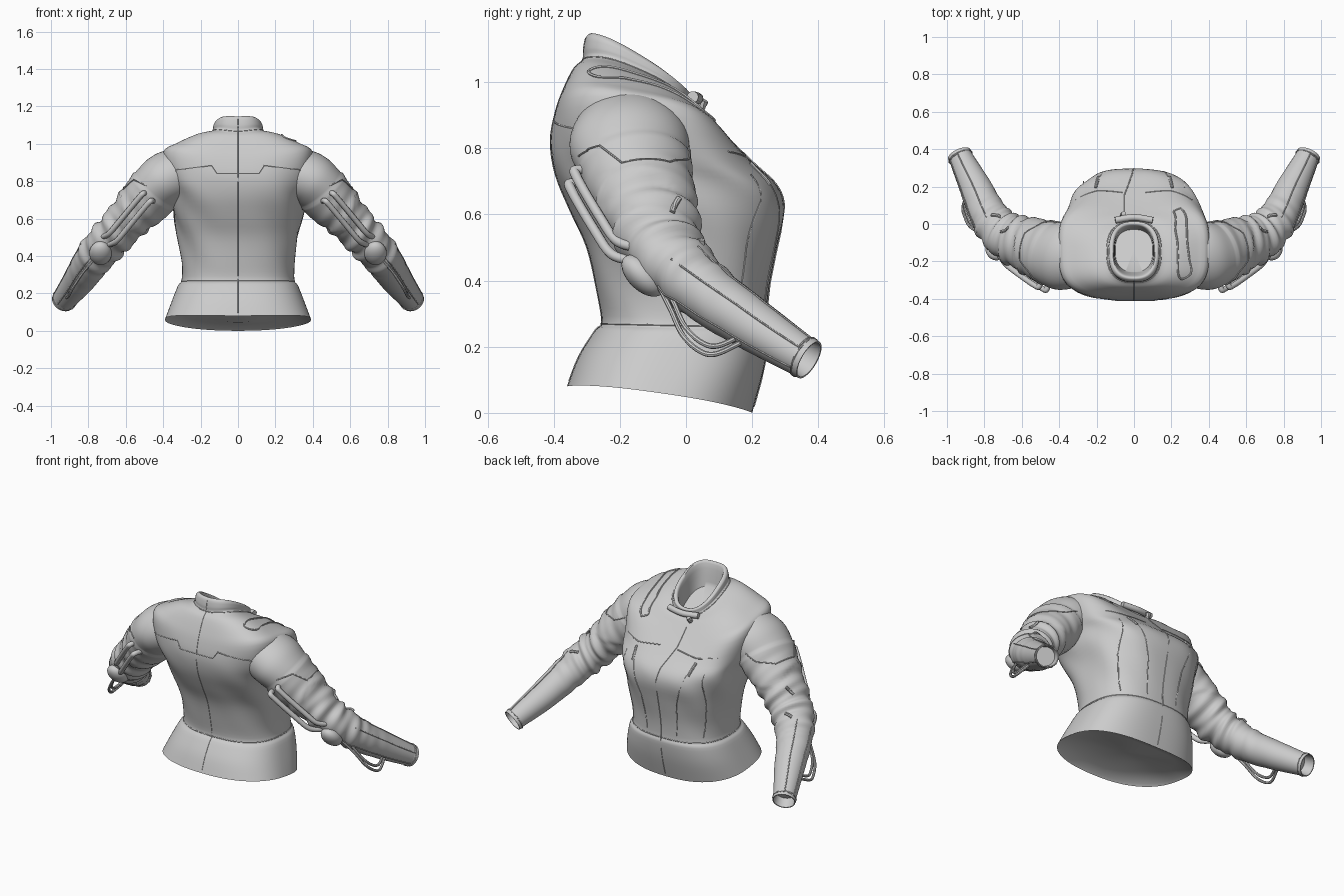
import bpy, bmesh, math
from math import sin, cos, pi, radians
from mathutils import Vector
from mathutils.bvhtree import BVHTree

if "Cube" in bpy.data.objects:
    bpy.data.objects.remove(bpy.data.objects["Cube"], do_unlink=True)

grey = bpy.data.materials.new("light grey fabric")
grey.use_nodes = True
grey.diffuse_color = (0.6, 0.6, 0.6, 1)
grey.node_tree.nodes["Principled BSDF"].inputs["Base Color"].default_value = (0.6, 0.6, 0.6, 1)
SEAM = .003


def spline(rows, t):
    """Smooth interpolation through a list of tuples, t in row units."""
    last = len(rows) - 1
    i = min(int(t), last - 1)
    f = t - i
    p0, p1, p2, p3 = (rows[min(max(k, 0), last)] for k in (i - 1, i, i + 1, i + 2))
    return [b + 0.5 * f * (c - a + f * (2*a - 5*b + 4*c - d + f * (3*(b - c) + d - a)))
            for a, b, c, d in zip(p0, p1, p2, p3)]


def finish(name, bm, mirror=False, sharp=40):
    bmesh.ops.recalc_face_normals(bm, faces=bm.faces[:])
    mesh = bpy.data.meshes.new(name)
    bm.to_mesh(mesh)
    bm.free()
    mesh.materials.append(grey)
    mesh.shade_smooth()
    mesh.set_sharp_from_angle(angle=radians(sharp))
    obj = bpy.data.objects.new(name, mesh)
    bpy.context.collection.objects.link(obj)
    if mirror:
        obj.modifiers.new("mirror", "MIRROR").use_mirror_merge = False


def loft(bm, rings):
    """Skin a row of rings and close both ends."""
    loops = [[bm.verts.new(p) for p in ring] for ring in rings]
    n = len(loops[0])
    for lo, hi in zip(loops, loops[1:]):
        for k in range(n):
            bm.faces.new((lo[k], lo[(k + 1) % n], hi[(k + 1) % n], hi[k]))
    for loop in (loops[0], loops[-1]):
        mid = bm.verts.new(sum((v.co for v in loop), Vector()) / n)
        for k in range(n):
            bm.faces.new((loop[k], loop[(k + 1) % n], mid))


def frame(t):
    h = Vector((0, 0, 1)).cross(t)
    h = h.normalized() if h.length > 1e-4 else Vector((1, 0, 0))
    return h, t.cross(h).normalized()


def tubes(name, paths, r=SEAM, mirror=False, sides=6):
    bm = bmesh.new()
    for pts in paths:
        rings = []
        for i, p in enumerate(pts):
            t = (pts[min(i + 1, len(pts) - 1)] - pts[max(i - 1, 0)]).normalized()
            h, n = frame(t)
            rings.append([p + r * (h * cos(2*pi*k/sides) + n * sin(2*pi*k/sides)) for k in range(sides)])
        loft(bm, rings)
    finish(name, bm, mirror)


def curve(points, steps=8):
    n = (len(points) - 1) * steps
    return [Vector(spline(points, i / steps)) for i in range(n + 1)]


def poly(points, steps=8):
    out = []
    for a, b in zip(points, points[1:]):
        out += [Vector(a).lerp(Vector(b), i / steps) for i in range(steps)]
    return out + [Vector(points[-1])]


# Body: each row is back y, back z, front y, front z, half width, side lift, roundness
body_rows = [
    (-.36, .08, .20, .0, .39, .02, .78), (-.325, .17, .235, .13, .357, 0, .77),
    (-.275, .25, .25, .23, .322, 0, .78), (-.255, .275, .243, .265, .302, 0, .8),
    (-.27, .37, .25, .37, .302, 0, .8), (-.30, .50, .275, .50, .322, 0, .78),
    (-.35, .61, .297, .61, .345, 0, .76), (-.395, .72, .277, .685, .362, 0, .7),
    (-.41, .82, .205, .755, .385, 0, .64), (-.395, .91, .12, .835, .402, .07, .6),
    (-.37, .98, .072, .885, .335, .052, .62), (-.34, 1.04, .04, .918, .232, .046, .7),
    (-.312, 1.068, .015, .93, .145, .042, .78), (-.31, 1.10, .012, .948, .136, .038, .78),
    (-.30, 1.14, .012, .967, .13, .026, .78), (-.278, 1.132, -.01, .96, .108, .026, .78),
    (-.255, 1.0, -.03, .85, .10, 0, .78)]


def body_point(v, a, out=0):
    yb, zb, yf, zf, w, lift, e = spline(body_rows, v)
    c, s = cos(a), sin(a)
    c, s = math.copysign(abs(c) ** e, c), math.copysign(abs(s) ** e, s)
    fold = .006 * sin(7 * a + 2.2 * v) * sin(pi * (v - 3) / 6) * abs(c) if 3 < v < 9 else 0
    k = 1 + fold / .35 + out / max(w, .1)
    f = .5 + .5 * s * k
    return Vector((w * c * k, yb + (yf - yb) * f, zb + (zf - zb) * f + lift * c * c))


def hem_point(a, depth, scale):
    p = body_point(0, a)
    return Vector((p.x * scale, (p.y + .08) * scale - .08, p.z + depth))


bm = bmesh.new()
angles = [2 * pi * k / 96 for k in range(96)]
rings = [[hem_point(a, d, s) for a in angles] for d, s in ((.045, .45), (.035, .75), (.012, .96))]
rings += [[body_point(i / 4, a) for a in angles] for i in range(4 * (len(body_rows) - 1) + 1)]
loft(bm, rings)
bm.normal_update()
tree = BVHTree.FromBMesh(bm)
finish("jacket_body", bm, sharp=50)


def on_body(points, side):
    """Project an x, z outline onto the front (+1) or the back (-1)."""
    out = []
    for p in poly([(x, 0, z) for x, z in points]):
        hit = tree.ray_cast(Vector((p.x, side * 2, p.z)), Vector((0, -side, 0)))[0]
        if hit:
            out.append(hit)
    return out


# Seams around the body
tubes("waist_seam", [[body_point(2.9, 2*pi*i/96) for i in range(97)]])
tubes("collar_seam", [[body_point(12, 2*pi*i/48) for i in range(49)]])
tubes("back_centre_seam", [[body_point(i / 4, -pi / 2) for i in range(1, 56)]], .002)
tubes("back_yoke_seam", [on_body([(-.36, .80), (-.33, .86), (-.14, .885), (-.11, .84), (.11, .84),
                                  (.14, .885), (.33, .86), (.36, .80)], -1)])

# Front closure with a jog at the chest
tubes("front_zip", [on_body([(0, .02), (0, .62), (-.01, .70), (-.05, .80), (-.05, .89)], 1)])
tubes("front_yoke_seam", [on_body([(.06, .79), (.2, .775), (.31, .79)], 1)], SEAM, True)
tubes("front_panel_seams", [on_body([(.10, .29), (.12, .50), (.20, .75)], 1),
                            on_body([(.24, .29), (.27, .5), (.27, .72)], 1)], SEAM, True)
tubes("pocket_zips", [on_body([(.19, .69), (.205, .755)], 1)], .008, True, 8)

# Collar zip bar and pull
tubes("collar_bar", [curve([(-.10, .02, .955), (0, .035, .95), (.10, .02, .955)])], .018, sides=10)
tubes("zip_pull", [curve([(-.06, .025, .90), (-.06, .045, .925), (-.055, .055, .945)])], .014, sides=8)

# Strap on the left shoulder
strap = [(9.3, 62), (9.9, 45), (10.3, 30), (10.5, 5), (10.2, -20), (10.5, -35),
         (10.9, -20), (11, 5), (10.9, 30), (10.4, 50), (9.8, 64), (9.3, 62)]
tubes("shoulder_strap_edge", [[body_point(v, radians(a), .002) for v, a in
                               (spline(strap, i / 6) for i in range(6 * 11 + 1))]], .005)

# Sleeve: each row is x, y, z, radius across, radius up
arm_rows = [
    (.29, -.175, .85, .158, .135), (.39, -.17, .805, .182, .145), (.49, -.14, .70, .158, .13),
    (.585, -.105, .60, .142, .115), (.67, -.07, .505, .125, .105), (.742, -.005, .425, .112, .098),
    (.795, .08, .35, .098, .09), (.85, .20, .268, .085, .08), (.912, .325, .188, .068, .066),
    (.934, .372, .16, .062, .06)]
END = len(arm_rows) - 1


def arm_point(u, a, out=0, scale=1):
    x, y, z, ra, rb = spline(arm_rows, u)
    nxt, prv = spline(arm_rows, min(u + .2, END)), spline(arm_rows, max(u - .2, 0))
    h, n = frame((Vector(nxt[:3]) - Vector(prv[:3])).normalized())
    # diagonal folds, strongest round the elbow, plus an overlapping upper layer
    fold = math.exp(-((u - 3.9) / 1.7) ** 2)
    out += fold * (.007 * sin(7.5 * u + 2 * sin(a)) + .005 * sin(12 * u - 3 * cos(a + .6)))
    out += .007 if 1.5 < u < 2.75 + .35 * sin(a * 2) else 0
    out += .003 if u > END - .55 else 0
    return Vector((x, y, z)) + (h * cos(a) * (ra + out) + n * sin(a) * (rb + out)) * scale


bm = bmesh.new()
angles = [2 * pi * k / 40 for k in range(40)]
rings = [[arm_point(i / 12, a) for a in angles] for i in range(12 * END + 1)]
rings += [[arm_point(END - d, a, 0, s) for a in angles] for d, s in ((.02, .92), (1, .8))]
loft(bm, rings)
finish("sleeves", bm, True, 50)


def arm_line(points, out=.001):
    return [arm_point(p.x, radians(p.y), out) for p in poly([(u, a, 0) for u, a in points], 12)]


tubes("forearm_panel_seams", [arm_line([(5, 95), (8.4, 95), (8.4, 150), (5, 150)]),
                              arm_line([(5, 215), (8.4, 215)])], SEAM, True)
tubes("cuff_seam", [arm_line([(8.5, 0), (8.5, 360)])], SEAM, True)
tubes("shoulder_panel_seam", [arm_line([(1.4, 20), (1.9, 35), (2.3, 70), (2.2, 125), (1.6, 140),
                                        (1.4, 175)])], SEAM, True)
tubes("upper_arm_tabs", [arm_line([(3.3, 70), (3.7, 85)]), arm_line([(4.6, 60), (4.9, 80)])],
      .009, True, 8)

# Padded rods behind the upper arm
rod = [(.45, -.27, .69), (.465, -.345, .695), (.49, -.345, .67), (.59, -.275, .55),
       (.65, -.225, .48), (.69, -.16, .46)]
tubes("arm_rods", [curve([(x + d, y + d * .4, z + d) for x, y, z in rod]) for d in (0, .04)],
      .015, True, 10)

# Elbow pads
bm = bmesh.new()
bmesh.ops.create_uvsphere(bm, u_segments=24, v_segments=14, radius=1)
for v in bm.verts:
    v.co = Vector((.735, -.13, .415)) + Vector((v.co.x * .06, v.co.y * .065, v.co.z * .055))
    v.co.z -= (v.co.y + .13) * .5
finish("elbow_pads", bm, True)

# Loose hoses under the forearm
hose = [(.77, -.08, .38), (.83, -.045, .31), (.88, -.01, .235), (.905, .04, .188), (.915, .09, .178),
        (.89, .17, .215)]
tubes("forearm_hoses", [curve([(x - d * .5, y + d * .3, z + d) for x, y, z in hose])
                        for d in (0, .025)], .008, True, 8)
